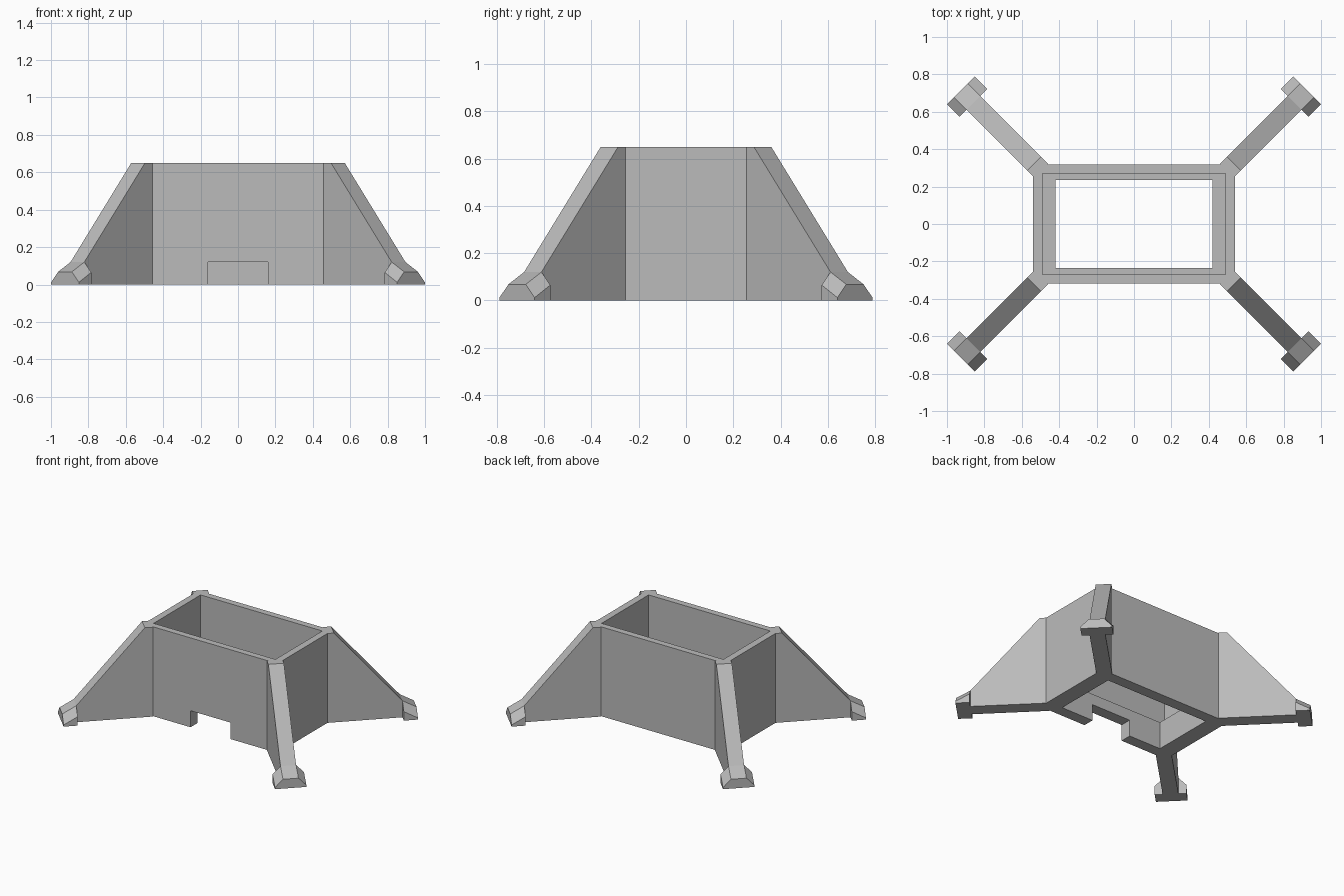
import bpy
import bmesh

if "Cube" in bpy.data.objects:
    bpy.data.objects.remove(bpy.data.objects["Cube"], do_unlink=True)

grey = bpy.data.materials.new("plain_grey")
grey.use_nodes = True
COLOUR = (0.5, 0.5, 0.5, 1)
grey.diffuse_color = COLOUR
grey.node_tree.nodes["Principled BSDF"].inputs["Base Color"].default_value = COLOUR

HEIGHT = 0.65


def make_object(name, bm):
    bmesh.ops.recalc_face_normals(bm, faces=bm.faces)
    mesh = bpy.data.meshes.new(name)
    bm.to_mesh(mesh)
    bm.free()
    mesh.materials.append(grey)
    obj = bpy.data.objects.new(name, mesh)
    bpy.context.collection.objects.link(obj)
    return obj


def box(name, low, high):
    bm = bmesh.new()
    bmesh.ops.create_cube(bm, size=1)
    for v in bm.verts:
        v.co = [(a + b) / 2 + c * (b - a) for a, b, c in zip(low, high, v.co)]
    return make_object(name, bm)


def cut(obj, low, high):
    cutter = box("cutter", low, high)
    cutter.hide_render = True
    mod = obj.modifiers.new("cut", "BOOLEAN")
    mod.operation = "DIFFERENCE"
    mod.solver = "EXACT"
    mod.object = cutter
    bpy.context.view_layer.objects.active = obj
    bpy.ops.object.modifier_apply(modifier=mod.name)
    bpy.data.objects.remove(cutter, do_unlink=True)


def loft(bm, sections):
    """Skin matching cross-sections and cap both ends."""
    rings = [[bm.verts.new(p) for p in s] for s in sections]
    for a, b in zip(rings, rings[1:]):
        for i in range(len(a)):
            j = (i + 1) % len(a)
            bm.faces.new((a[i], a[j], b[j], b[i]))
    bm.faces.new(rings[0])
    bm.faces.new(rings[-1])


# Open frame with an inner ledge near the base and a slot in the front wall
body = box("body", (-0.54, -0.317, 0), (0.54, 0.317, HEIGHT))
cut(body, (-0.42, -0.235, -0.1), (0.42, 0.235, 1))
cut(body, (-0.49, -0.27, 0.2), (0.49, 0.27, 1))
cut(body, (-0.16, -0.5, -0.1), (0.16, -0.1, 0.12))

# Diagonal legs: x positions along the centre line, which runs at 45 degrees
OFFSET = 0.21
DIAG = 0.5 ** 0.5
FIN, PAD = 0.052, 0.105
ROOT, SHOULDER, ANKLE, TIP = 0.495, 0.534, 0.8585, 0.925


def leg_point(x, side, z, sx, sy):
    return (sx * (x + side * DIAG), sy * (x - OFFSET - side * DIAG), z)


def leg(name, sx, sy):
    bm = bmesh.new()

    def fin_section(x, top):
        return [leg_point(x, s * FIN, z, sx, sy)
                for s, z in ((-1, 0), (1, 0), (1, top), (-1, top))]

    def foot_section(x, edge, top):
        shape = ((-PAD, 0), (PAD, 0), (PAD, edge),
                 (FIN, top), (-FIN, top), (-PAD, edge))
        return [leg_point(x, s, z, sx, sy) for s, z in shape]

    # Buttress fin
    loft(bm, [fin_section(ROOT, HEIGHT), fin_section(SHOULDER, HEIGHT),
              fin_section(ANKLE, 0.12)])
    # Chamfered foot
    loft(bm, [foot_section(ANKLE, 0.065, 0.12), foot_section(TIP, 0.012, 0.068)])
    return make_object(name, bm)


for sx, side in ((1, "left"), (-1, "right")):
    for sy, end in ((-1, "front"), (1, "back")):
        leg(f"{end}_{side}_leg", sx, sy)
